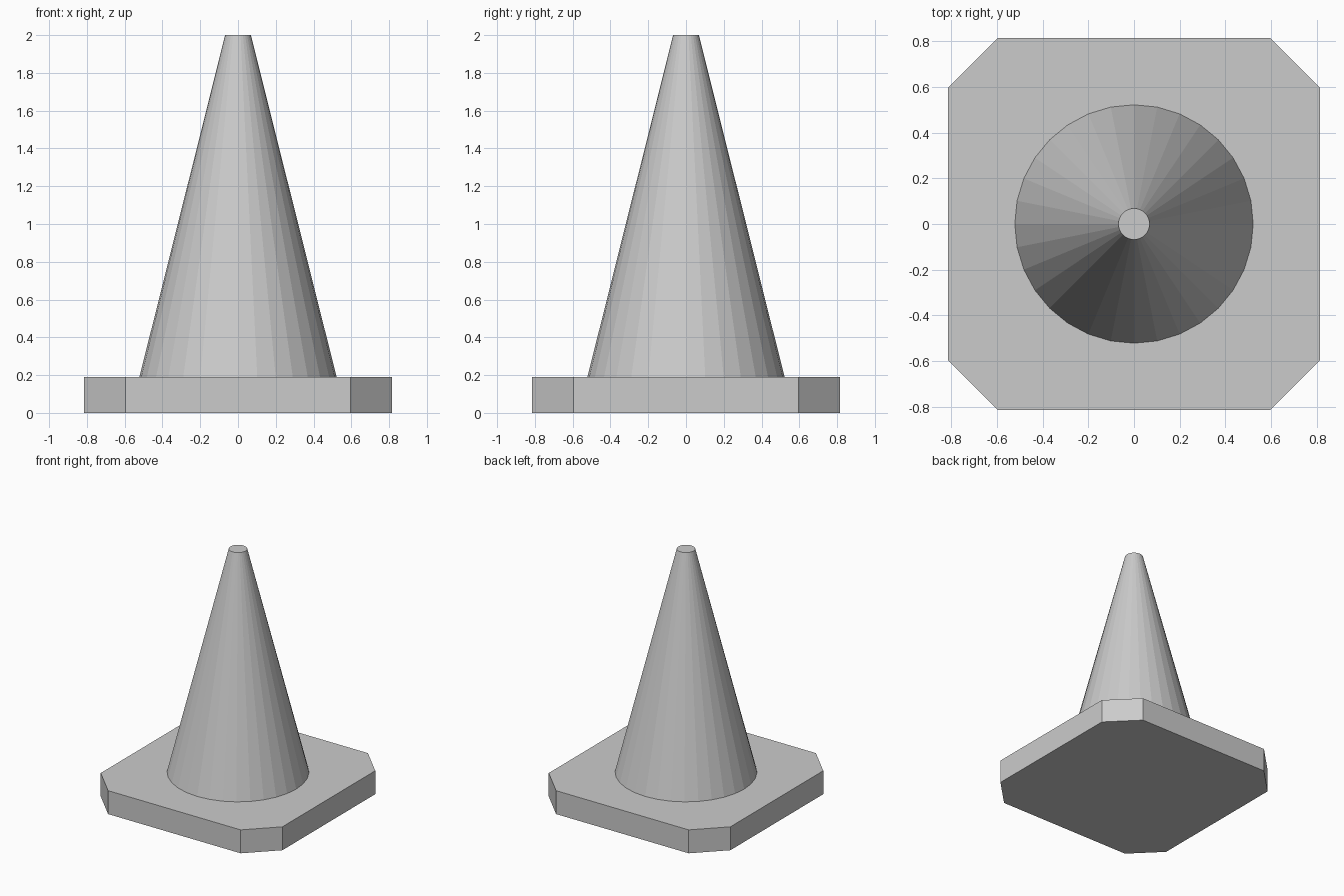
import bpy, bmesh

if "Cube" in bpy.data.objects:
    bpy.data.objects.remove(bpy.data.objects["Cube"])

HALF, CORNER, BASE_H, TOP_Z = 0.815, 0.595, 0.19, 2.0

# Base plate: square with chamfered corners, extruded upward
bm = bmesh.new()
outline = []
x, y = HALF, CORNER
for _ in range(4):
    outline += [(x, -y), (x, y)]
    # rotate the side through 90 degrees around the plate
    outline[-2:] = [outline[-2], outline[-1]]
    x, y = x, y
sides = [lambda a, b: (a, b), lambda a, b: (-b, a),
         lambda a, b: (-a, -b), lambda a, b: (b, -a)]
outline = [turn(HALF, s * CORNER) for turn in sides for s in (-1, 1)]
bottom = bm.faces.new([bm.verts.new((px, py, 0)) for px, py in outline])
top = bmesh.ops.extrude_face_region(bm, geom=[bottom], use_keep_orig=True)
bmesh.ops.translate(bm, vec=(0, 0, BASE_H),
                    verts=[v for v in top["geom"] if isinstance(v, bmesh.types.BMVert)])
bmesh.ops.recalc_face_normals(bm, faces=bm.faces)
mesh = bpy.data.meshes.new("base_plate")
bm.to_mesh(mesh)
bm.free()
bpy.context.collection.objects.link(bpy.data.objects.new("base_plate", mesh))

# Cone body: flat-faced tapered cylinder standing on the plate
bpy.ops.mesh.primitive_cone_add(vertices=32, radius1=0.522, radius2=0.068,
                                depth=TOP_Z - BASE_H,
                                location=(0, 0, (TOP_Z + BASE_H) / 2))
bpy.context.object.name = "cone_body"
